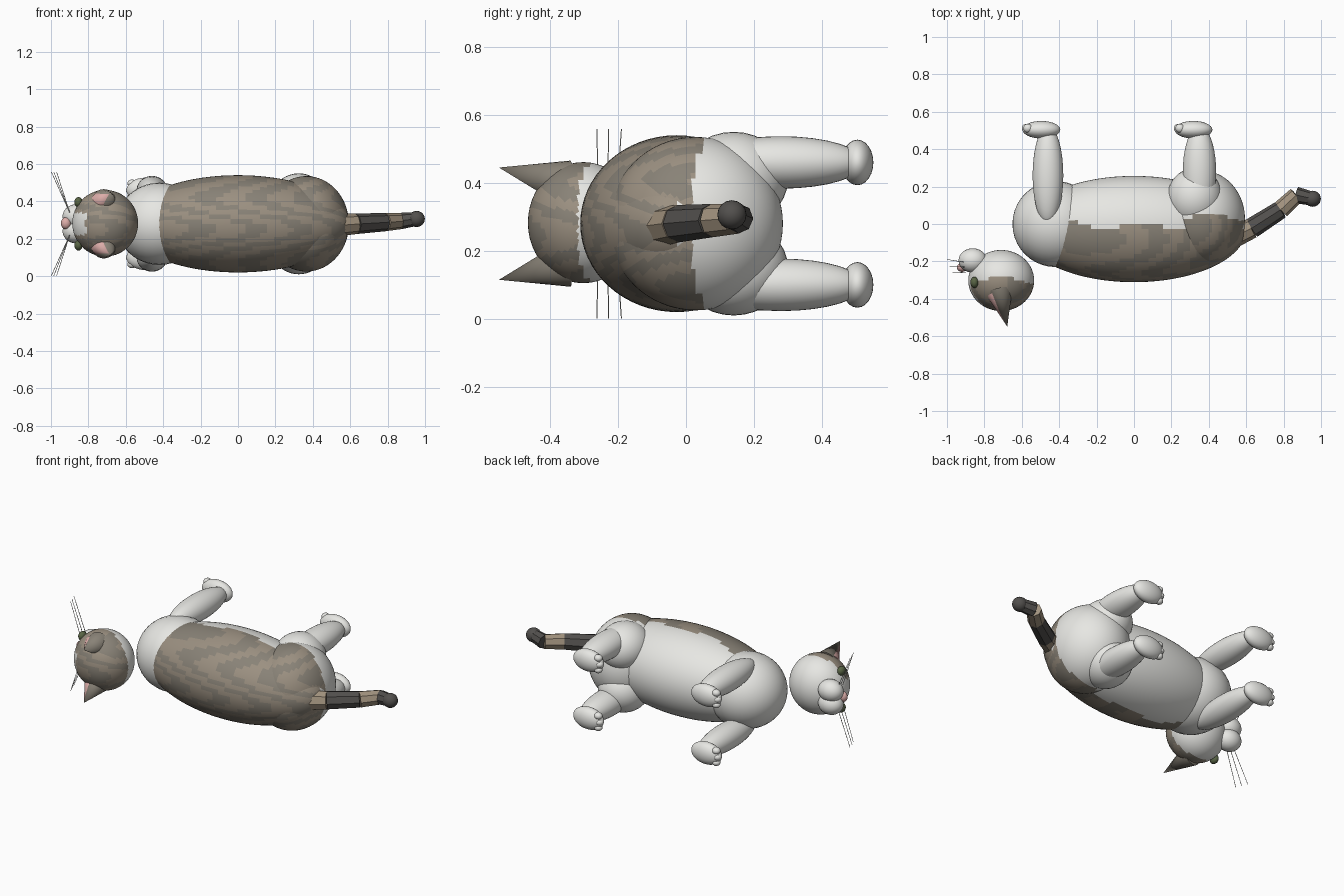
import bpy, math
from mathutils import Vector

if "Cube" in bpy.data.objects:
    bpy.data.objects.remove(bpy.data.objects["Cube"])

ZC = 0.28  # mirror plane of the animal, which lies on its side


def mat(name, c):
    m = bpy.data.materials.new(name)
    m.diffuse_color = (*c, 1)
    m.use_nodes = True
    m.node_tree.nodes["Principled BSDF"].inputs["Base Color"].default_value = m.diffuse_color
    return m


PALE = mat("pale_fur", (0.8, 0.8, 0.77))
BROWN = mat("brown_fur", (0.33, 0.28, 0.22))
GREY = mat("grey_brown_fur", (0.25, 0.225, 0.185))
DARK = mat("dark_fur", (0.085, 0.08, 0.075))
TAN = mat("tan_fur", (0.36, 0.29, 0.21))
PINK = mat("pink_skin", (0.72, 0.42, 0.4))
GREEN = mat("eye_green", (0.1, 0.13, 0.06))


def finish(name, m=None, smooth=True):
    o = bpy.context.object
    o.name = name
    if m:
        o.data.materials.append(m)
    if smooth:
        bpy.ops.object.shade_smooth_by_angle(angle=math.radians(40))
    return o


def ball(name, loc, r, m=None, seg=32, rings=20):
    """Ellipsoid with its poles along x."""
    bpy.ops.mesh.primitive_uv_sphere_add(segments=seg, ring_count=rings, radius=1)
    o = bpy.context.object
    o.data.transform(Vector((0, 0, 1)).rotation_difference(Vector((1, 0, 0))).to_matrix().to_4x4())
    for v in o.data.vertices:
        v.co = Vector(a * b + c for a, b, c in zip(v.co, r, loc))
    return finish(name, m)


def cone(name, a, b, r1, r2, m, seg, smooth=True):
    """Tapered cylinder from point a to point b."""
    a, b = Vector(a), Vector(b)
    d = b - a
    bpy.ops.mesh.primitive_cone_add(vertices=seg, radius1=r1, radius2=r2, depth=d.length,
                                    location=(a + b) / 2,
                                    rotation=d.to_track_quat('Z', 'Y').to_euler())
    return finish(name, m, smooth)


def paint(o, limit):
    """Pale belly, streaky brown back."""
    for m in (PALE, BROWN, GREY):
        o.data.materials.append(m)
    for p in o.data.polygons:
        x, y, z = p.center
        edge = limit + 0.02 * math.sin(17 * x + 1)
        streak = math.sin(23 * x + 6 * math.sin(19 * z) + 14 * y)
        p.material_index = 0 if y > edge else (1 if streak > 0 else 2)


# Trunk
paint(ball("body", (0, -0.027, ZC), (0.6, 0.284, 0.26), seg=64, rings=48), -0.01)
ball("chest", (-0.42, 0, ZC), (0.23, 0.23, 0.22), PALE)
paint(ball("hips", (0.365, 0.028, ZC), (0.228, 0.257, 0.255), seg=64, rings=40), 0.04)

# Head and muzzle
head = ball("head", (-0.71, -0.302, ZC + 0.003), (0.176, 0.163, 0.178), seg=48, rings=32)
paint(head, -0.3)
for p in head.data.polygons:
    if p.center.x < -0.74 and abs(p.center.z - ZC) < 0.06 and p.center.y > -0.43:
        p.material_index = 0
ball("nose", (-0.92, -0.232, ZC + 0.003), (0.027, 0.024, 0.032), PINK, 16, 10)

# Paired parts
for s, side in ((1, "left"), (-1, "right")):
    def at(x, y, dz):
        return (x, y, ZC + s * dz)

    ball(f"muzzle_{side}", at(-0.862, -0.195, 0.04), (0.076, 0.065, 0.065), PALE, 24, 16)
    ball(f"eye_{side}", at(-0.853, -0.312, 0.115), (0.022, 0.03, 0.028), GREEN, 16, 10)
    cone(f"ear_{side}", at(-0.715, -0.355, 0.12), at(-0.678, -0.55, 0.165), 0.067, 0, GREY, 24)
    cone(f"inner_ear_{side}", at(-0.735, -0.375, 0.118), at(-0.69, -0.53, 0.158), 0.052, 0, PINK, 20)
    for i, (y0, y1, x1) in enumerate(((-0.258, -0.262, -0.97), (-0.23, -0.228, -0.985),
                                      (-0.205, -0.19, -0.998))):
        cone(f"whisker_{side}_{i}", at(-0.90, y0, 0.06), at(x1, y1, 0.278), 0.002, 0.0015, PALE, 6)

    # Legs, paws and toes
    ball(f"thigh_{side}", at(0.325, 0.14, 0.13), (0.147, 0.16, 0.14), PALE)
    ball(f"front_leg_{side}", at(-0.46, 0.26, 0.18), (0.082, 0.215 + 0.05, 0.076), PALE)
    ball(f"hind_leg_{side}", at(0.35, 0.28, 0.18), (0.089, 0.245, 0.077), PALE)
    for px, kind in ((-0.495, "front"), (0.318, "hind")):
        ball(f"{kind}_paw_{side}", at(px, 0.504, 0.18), (0.101, 0.047, 0.067), PALE, 24, 16)
        for k in (-1, 0, 1):
            ball(f"{kind}_toe_{side}_{k + 1}", at(px - 0.08 + 0.008 * abs(k), 0.512, 0.18 + 0.036 * k),
                 (0.025, 0.024, 0.021), PALE, 12, 8)

# Banded tail
path = [(0.52, -0.075, 0.272), (0.63, -0.022, 0.28), (0.785, 0.077, 0.289),
        (0.868, 0.155, 0.295), (0.955, 0.135, 0.306)]
radii = [0.06, 0.055, 0.049, 0.044, 0.037]
for i, m in enumerate((TAN, DARK, TAN, DARK)):
    cone(f"tail_band_{i}", path[i], path[i + 1], radii[i], radii[i + 1], m, 8, False)
ball("tail_tip", path[-1], (0.044, 0.043, 0.043), DARK, 16, 12)
